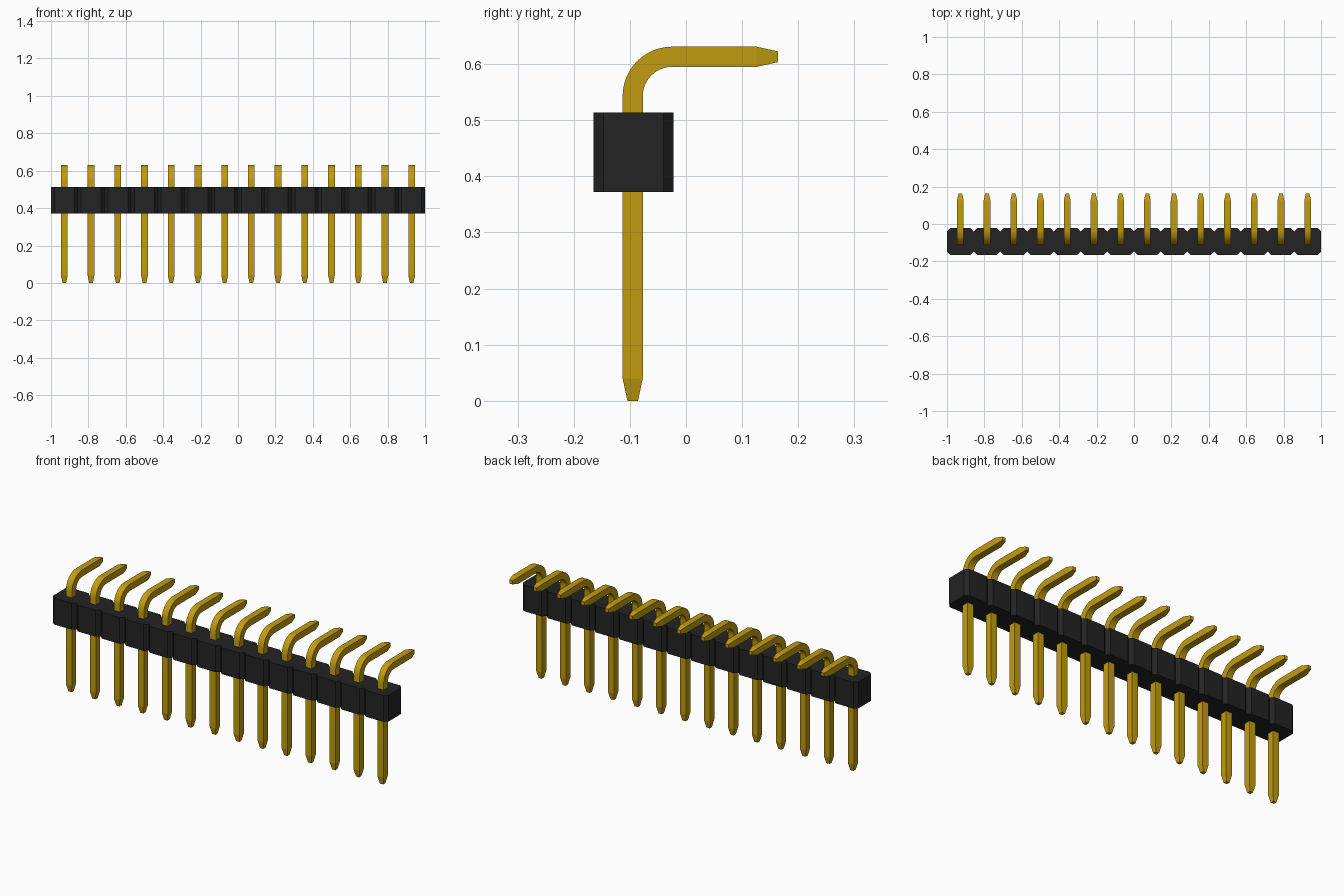
import bpy, bmesh, math
from mathutils import Vector

if "Cube" in bpy.data.objects:
    bpy.data.objects.remove(bpy.data.objects["Cube"], do_unlink=True)

COUNT = 14
PITCH = 2 / COUNT
FRONT, BACK = -0.165, -0.022      # housing depth
BOTTOM, TOP = 0.372, 0.514        # housing height
NOTCH = 0.018                     # chamfer between cells
PIN_Y = -0.095
HALF = 0.018                      # half the pin thickness
TIP = 0.0095                      # half the tip thickness


def material(name, colour, roughness, metallic=0.0):
    mat = bpy.data.materials.new(name)
    mat.use_nodes = True
    mat.diffuse_color = (*colour, 1)
    bsdf = mat.node_tree.nodes["Principled BSDF"]
    bsdf.inputs["Base Color"].default_value = (*colour, 1)
    bsdf.inputs["Roughness"].default_value = roughness
    bsdf.inputs["Metallic"].default_value = metallic
    return mat


def make_object(name, bm, mat):
    bmesh.ops.recalc_face_normals(bm, faces=bm.faces)
    mesh = bpy.data.meshes.new(name)
    bm.to_mesh(mesh)
    bm.free()
    mesh.materials.append(mat)
    obj = bpy.data.objects.new(name, mesh)
    bpy.context.collection.objects.link(obj)
    return obj


black = material("black plastic", (0.017, 0.017, 0.017), 0.6)
gold = material("gold metal", (0.54, 0.335, 0.005), 0.4)

# Housing: a row of chamfered cells, extruded upwards
bm = bmesh.new()
for i in range(COUNT):
    x0, x1 = -1 + i * PITCH, -1 + (i + 1) * PITCH
    outline = [(x0 + NOTCH, FRONT), (x1 - NOTCH, FRONT),
               (x1, FRONT + NOTCH), (x1, BACK - NOTCH),
               (x1 - NOTCH, BACK), (x0 + NOTCH, BACK),
               (x0, BACK - NOTCH), (x0, FRONT + NOTCH)]
    lower = [bm.verts.new((x, y, BOTTOM)) for x, y in outline]
    upper = [bm.verts.new((x, y, TOP)) for x, y in outline]
    bm.faces.new(lower)
    bm.faces.new(upper)
    for k in range(8):
        # Side walls; the walls shared by neighbouring cells are left out
        if (k == 2 and i < COUNT - 1) or (k == 6 and i > 0):
            continue
        n = (k + 1) % 8
        bm.faces.new((lower[k], lower[n], upper[n], upper[k]))
bmesh.ops.remove_doubles(bm, verts=bm.verts, dist=0.0001)
make_object("housing", bm, black)

# Pin path in the side plane: y, z, direction angle from upright, half thickness
RADIUS, STEPS = 0.07, 12
bend_y, bend_z = PIN_Y + RADIUS, 0.543
stations = [(PIN_Y, 0.0, 0.0, TIP), (PIN_Y, 0.04, 0.0, HALF)]
for s in range(STEPS + 1):
    a = math.pi / 2 * s / STEPS
    stations.append((bend_y - RADIUS * math.cos(a),
                     bend_z + RADIUS * math.sin(a), a, HALF))
stations += [(0.126, bend_z + RADIUS, math.pi / 2, HALF),
             (0.164, bend_z + RADIUS, math.pi / 2, TIP)]

# Sweep a square section along the path
bm = bmesh.new()
rings = []
for y, z, a, h in stations:
    side = Vector((0, -math.cos(a), math.sin(a)))
    ring = []
    for sx, sn in ((-1, -1), (1, -1), (1, 1), (-1, 1)):
        ring.append(bm.verts.new(Vector((sx * h, y, z)) + side * sn * h))
    rings.append(ring)
for r0, r1 in zip(rings, rings[1:]):
    for k in range(4):
        n = (k + 1) % 4
        bm.faces.new((r0[k], r0[n], r1[n], r1[k]))
bm.faces.new(rings[0])
bm.faces.new(rings[-1])
first = make_object("pin_01", bm, gold)

# Smooth only across the bend
bpy.ops.object.select_all(action='DESELECT')
first.select_set(True)
bpy.context.view_layer.objects.active = first
bpy.ops.object.shade_smooth_by_angle(angle=math.radians(10))

# Repeat the pin in every cell
first.location.x = -1 + PITCH / 2
for i in range(1, COUNT):
    pin = first.copy()
    pin.name = f"pin_{i + 1:02d}"
    pin.location.x = -1 + (i + 0.5) * PITCH
    bpy.context.collection.objects.link(pin)
